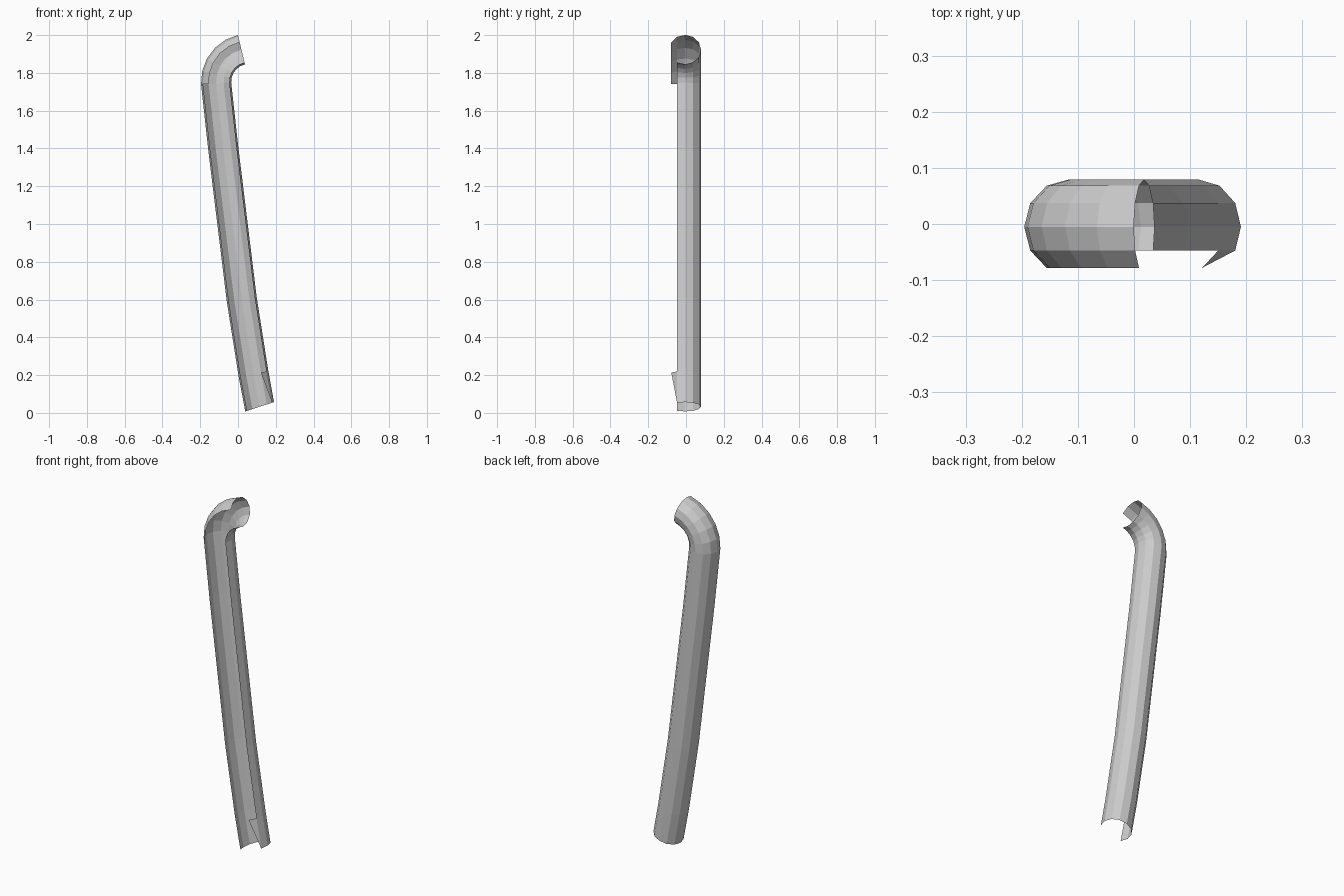
import bpy, bmesh
from math import sin, cos, radians

if "Cube" in bpy.data.objects:
    bpy.data.objects.remove(bpy.data.objects["Cube"])

RX, RY, YC = 0.080, 0.0845, -0.005   # 12-sided section, slightly wider in y

# rings along the pipe: centre x, centre z, tilt of the section (degrees)
rings = [(0.1145, 0.0325, 18), (0.082, 0.207, 10), (0.020, 0.60, 7.5), (-0.078, 1.40, 6.5)]

# elbow at the top: arc of five segments
BEND_R, BX, BZ, STEPS = 0.175, 0.059, 1.753, 5
first_bend = len(rings)
for i in range(STEPS + 1):
    a = 183 + (103.5 - 183) * i / STEPS
    rings.append((BX + BEND_R * cos(radians(a)), BZ + BEND_R * sin(radians(a)), a - 180))

bm = bmesh.new()


def section_point(ring, angle):
    # angle 0 = right / inner side, 90 = back, 180 = left / outer side
    x, z, tilt = ring
    d = RX * cos(radians(angle))
    t = radians(tilt)
    return bm.verts.new((x + d * cos(t), YC + RY * sin(radians(angle)), z + d * sin(t)))


# open trough: seven of the twelve sides, front left open
grid = [[section_point(r, a) for a in range(-30, 211, 30)] for r in rings]
for lo, hi in zip(grid, grid[1:]):
    for j in range(len(lo) - 1):
        bm.faces.new((lo[j], lo[j + 1], hi[j + 1], hi[j]))

# extra strip on the outer front side of the elbow
lip = [section_point(r, 240) for r in rings[first_bend:]]
edge = [row[-1] for row in grid[first_bend:]]
for i in range(STEPS):
    bm.faces.new((edge[i], lip[i], lip[i + 1], edge[i + 1]))

# small triangular flap near the foot
tip = section_point(rings[1], -60)
bm.faces.new((tip, grid[0][0], grid[1][0]))

mesh = bpy.data.meshes.new("broken_pipe")
bm.to_mesh(mesh)
bm.free()
pipe = bpy.data.objects.new("broken_pipe", mesh)
bpy.context.collection.objects.link(pipe)
